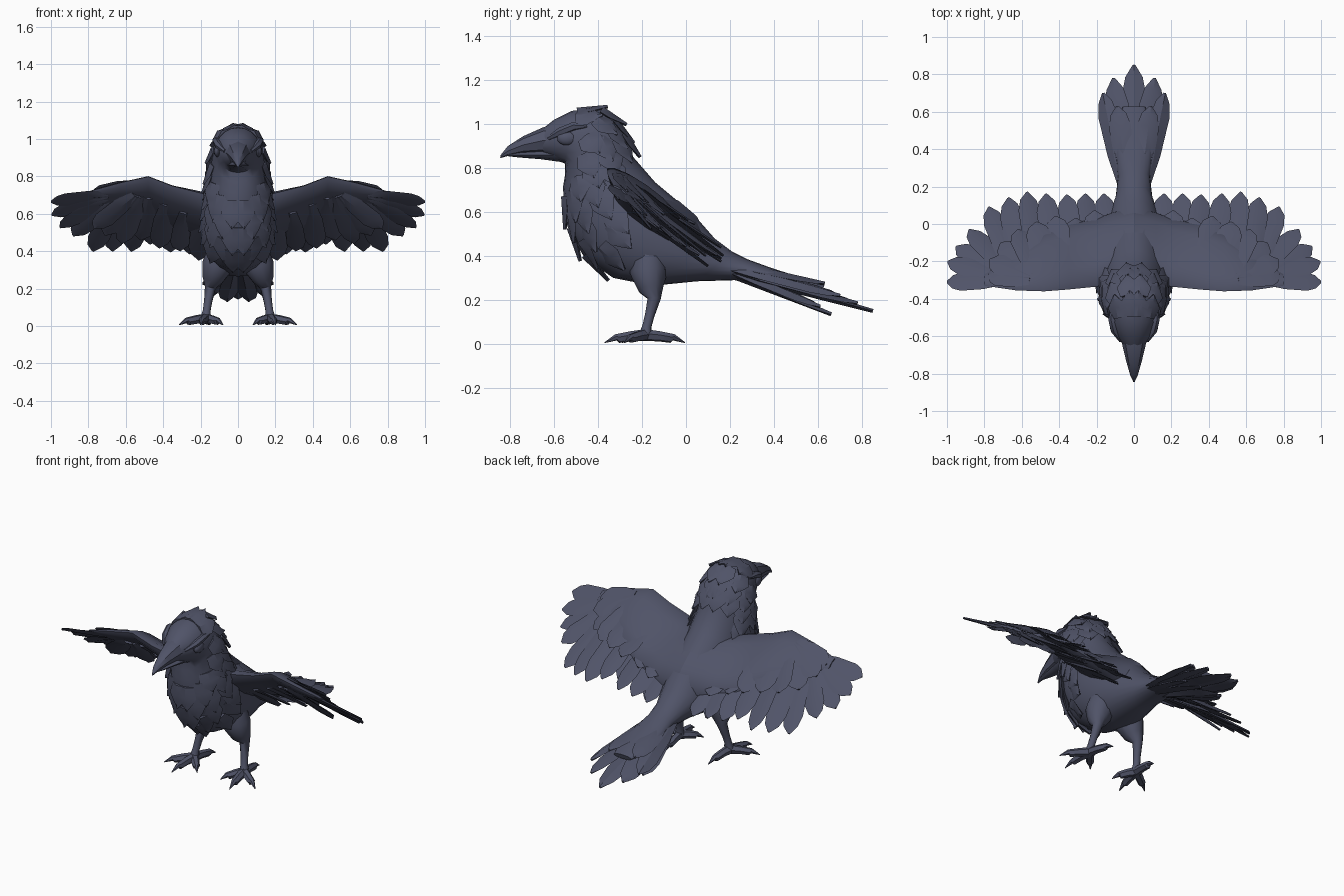
import bpy
import bmesh
import math
from mathutils import Vector

old = bpy.data.objects.get("Cube")
if old:
    bpy.data.objects.remove(old, do_unlink=True)

plumage = bpy.data.materials.new("slate plumage")
plumage.use_nodes = True
colour = (0.08, 0.087, 0.138, 1)
plumage.diffuse_color = colour
shader = plumage.node_tree.nodes["Principled BSDF"]
shader.inputs["Base Color"].default_value = colour
shader.inputs["Roughness"].default_value = 0.8


def on_ellipse(section, angle):
    """Point on the ellipse spanned from front to back with a half-width vector."""
    front, back, half_width = section
    centre = (front + back) / 2
    return centre + (front - centre) * math.cos(angle) + half_width * math.sin(angle)


def ring(section, sides):
    return [on_ellipse(section, math.tau * i / sides) for i in range(sides)]


def loft(bm, rings):
    loops = [[bm.verts.new(p) for p in points] for points in rings]
    count = len(loops[0])
    for low, high in zip(loops, loops[1:]):
        for i in range(count):
            j = (i + 1) % count
            bm.faces.new((low[i], low[j], high[j], high[i]))
    bm.faces.new(loops[0])
    bm.faces.new(loops[-1])


def tube(bm, stations, sides=8):
    """Round limb through stations of (point, radius)."""
    points = [Vector(p) for p, r in stations]
    rings = []
    for i, (p, radius) in enumerate(stations):
        along = points[min(i + 1, len(points) - 1)] - points[max(i - 1, 0)]
        side = along.orthogonal().normalized() * radius
        up = along.normalized().cross(side)
        rings.append(ring((points[i] + up, points[i] - up, side), sides))
    loft(bm, rings)


BLUNT = ((0, .5), (.35, .9), (.75, 1), (.9, .72), (1, .12))
SHARP = ((0, .75), (.45, 1), (.7, .62), (1, .03))


def feather(bm, base, tip, width, normal, thickness, outline=BLUNT):
    """Thin blade with a raised central ridge."""
    along = tip - base
    side = along.cross(normal).normalized() * width / 2
    up = side.cross(along).normalized() * thickness / 2
    rings = []
    for t, w in outline:
        c = base + along * t
        rise = up * (1 - t * .6)
        rings.append([c + side * w, c + rise, c - side * w, c - rise])
    loft(bm, rings)


def finish(name, bm, mirrored=False, angle=40):
    bmesh.ops.recalc_face_normals(bm, faces=bm.faces[:])
    mesh = bpy.data.meshes.new(name)
    bm.to_mesh(mesh)
    bm.free()
    mesh.materials.append(plumage)
    obj = bpy.data.objects.new(name, mesh)
    bpy.context.collection.objects.link(obj)
    if mirrored:
        obj.modifiers.new("both sides", 'MIRROR')
    bpy.ops.object.select_all(action='DESELECT')
    obj.select_set(True)
    bpy.context.view_layer.objects.active = obj
    bpy.ops.object.shade_smooth_by_angle(angle=math.radians(angle))


def upright(yf, zf, yb, zb, w):
    return Vector((0, yf, zf)), Vector((0, yb, zb)), Vector((w, 0, 0))


# Head, breast, rump and tail root as one skin: front y z, back y z, half width
torso = [upright(*row) for row in (
    (-.65, .86, -.65, .98, .055), (-.60, .84, -.60, 1.02, .09),
    (-.55, .82, -.52, 1.06, .12), (-.55, .77, -.38, 1.07, .135),
    (-.56, .71, -.285, .99, .145), (-.55, .62, -.24, .85, .16),
    (-.525, .5, -.14, .735, .172), (-.46, .39, -.02, .635, .178),
    (-.33, .3, .06, .56, .17), (-.15, .265, .13, .48, .145),
    (.05, .285, .21, .42, .1), (.22, .29, .28, .385, .085),
    (.36, .27, .39, .345, .1), (.48, .25, .5, .31, .11), (.62, .24, .63, .27, .06))]
bm = bmesh.new()
loft(bm, [ring(s, 20) for s in torso])
finish("body", bm)


def skin(s, angle):
    i = min(int(s), len(torso) - 2)
    a, b = (on_ellipse(torso[k], angle) for k in (i, i + 1))
    return a.lerp(b, s - i)


# Ragged neck and breast tufts: section, start angle, end angle, count, length
bm = bmesh.new()
for s, start, end, count, length in (
        (2.2, 140, 172, 2, 1), (3, 100, 168, 3, 1.1), (3.6, 85, 174, 4, 1.1),
        (4.2, 60, 168, 5, .95), (4.5, 10, 110, 4, 1.2), (5.1, 24, 110, 4, 1.2),
        (5.8, 9, 85, 3, 1.2), (6.4, 24, 75, 2, 1.1), (6.9, 9, 50, 2, 1.1)):
    for i in range(count):
        angle = math.radians(start + (end - start) * i / (count - 1))
        base, tip = skin(s, angle), skin(s + length, angle)
        out = base - (skin(s, 0) + skin(s, math.pi)) / 2
        out.normalize()
        feather(bm, base - out * .006, tip + out * .028, .125, out, .04, SHARP)
finish("neck_tufts", bm, True, 30)

# Beak
for name, rows in (
        ("upper_beak", ((-.55, .87, -.55, 1.0, .08), (-.65, .865, -.65, .985, .062),
                        (-.74, .865, -.74, .945, .04), (-.81, .855, -.81, .9, .02),
                        (-.845, .845, -.842, .86, .004))),
        ("lower_beak", ((-.55, .825, -.55, .89, .065), (-.66, .84, -.66, .88, .045),
                        (-.76, .848, -.76, .872, .025), (-.82, .855, -.82, .865, .008)))):
    bm = bmesh.new()
    loft(bm, [ring(upright(*row), 8) for row in rows])
    finish(name, bm)

# Eyes under angled brows
bm = bmesh.new()
bmesh.ops.create_uvsphere(bm, u_segments=12, v_segments=8, radius=.036)
bmesh.ops.scale(bm, vec=(.6, 1.3, .9), verts=bm.verts[:])
bmesh.ops.translate(bm, vec=(.108, -.54, .935), verts=bm.verts[:])
finish("eyes", bm, True)
bm = bmesh.new()
tube(bm, (((.07, -.625, .935), .01), ((.104, -.57, .965), .02),
          ((.118, -.51, .99), .02), ((.118, -.45, .99), .006)), 6)
finish("brows", bm, True)

# Wing surface: leading edge height along the span, sloping down to the rear
LEAD = ((0, .7), (.28, .72), (.36, .745), (.45, .785), (.53, .785),
        (.63, .755), (.77, .73), (1, .702))
WING_UP = Vector((0, .68, 1)).normalized()


def wing_point(x, y, lift=0):
    for (xa, za), (xb, zb) in zip(LEAD, LEAD[1:]):
        if x <= xb:
            break
    height = za + (zb - za) * (x - xa) / (xb - xa)
    slope = .62 + .14 * x
    return Vector((x, y, height - slope * (y + .34) + lift))


# Arms meet across the back, thicker toward the shoulders
bm = bmesh.new()
loft(bm, [ring((wing_point(x, front), wing_point(x, back), WING_UP * thick), 12)
          for x, front, back, thick in (
              (0, -.28, .08, .12), (.12, -.31, .06, .085), (.2, -.335, .03, .06),
              (.35, -.35, 0, .045), (.48, -.36, -.05, .04),
              (.63, -.355, -.15, .03), (.8, -.33, -.27, .01))])
finish("wing_arms", bm, True)

# Flight feathers fan outward from the wrist
FLIGHT = ((1, -.31), (.995, -.2), (.95, -.12), (.88, -.03), (.775, .09), (.67, .14),
          (.57, .17), (.47, .16), (.36, .155), (.26, .16), (.16, .16))
COVERTS = ((.78, -.27), (.77, -.19), (.71, -.1), (.62, -.03), (.52, .01),
           (.42, .04), (.31, .03), (.21, .07))


def wing_row(name, tips, lift, width, reach, drop, thickness):
    bm = bmesh.new()
    for i, (x, y) in enumerate(tips):
        root = min(x * .92, reach + (x - reach) * .2)
        base = wing_point(root, -.3 + .012 * min(i, 8), lift * .6)
        tip = wing_point(x, y, lift + drop * (i % 2))
        twist = Vector((.15 * (i % 3 - 1), 0, 0))
        feather(bm, base, tip, width, WING_UP + twist, thickness)
    finish(name, bm, True, 25)


wing_row("flight_feathers", FLIGHT, -.015, .12, .62, .012, .03)
wing_row("upper_coverts", COVERTS, .02, .135, .5, .012, .03)
wing_row("lower_coverts", [(x, y + .03) for x, y in COVERTS[1:]], -.075, .12, .5, .015, .03)

# Tail fan: upper fan, raised outer pair and shorter underlayer, edges drooping
bm = bmesh.new()
for x, y, z, width in ((.0, .85, .15, .13), (.11, .78, .185, .13), (.165, .7, .22, .11),
                       (.09, .63, .275, .12), (.06, .66, .135, .11), (.13, .61, .17, .11)):
    base = Vector((x * .35, .2, .34 + (z - .2) * .25))
    feather(bm, base, Vector((x, y, z)), width, Vector((x * 2.5, .3, 1)), .045)
finish("tail_feathers", bm, True, 25)

# Short feathered thighs and thin shanks
bm = bmesh.new()
tube(bm, (((.075, -.17, .42), .08), ((.11, -.17, .32), .085),
          ((.135, -.16, .25), .058), ((.148, -.145, .205), .03),
          ((.16, -.165, .13), .022), ((.168, -.178, .08), .021),
          ((.172, -.185, .04), .03)), 10)
finish("legs", bm, True)

# Three toes forward and one behind, each ending in a claw
bm = bmesh.new()
ankle = Vector((.172, -.185, .04))
for tip in ((.08, -.29, .008), (.2, -.37, .008), (.315, -.28, .008), (.15, -.005, .008)):
    tip = Vector(tip)
    stations = [(ankle, .028)]
    for t, height, radius in ((.35, .035, .024), (.65, .026, .022), (.72, .03, .015), (1, .006, .002)):
        point = ankle.lerp(tip, t)
        point.z = height
        stations.append((point, radius))
    tube(bm, stations, 6)
finish("toes", bm, True)
